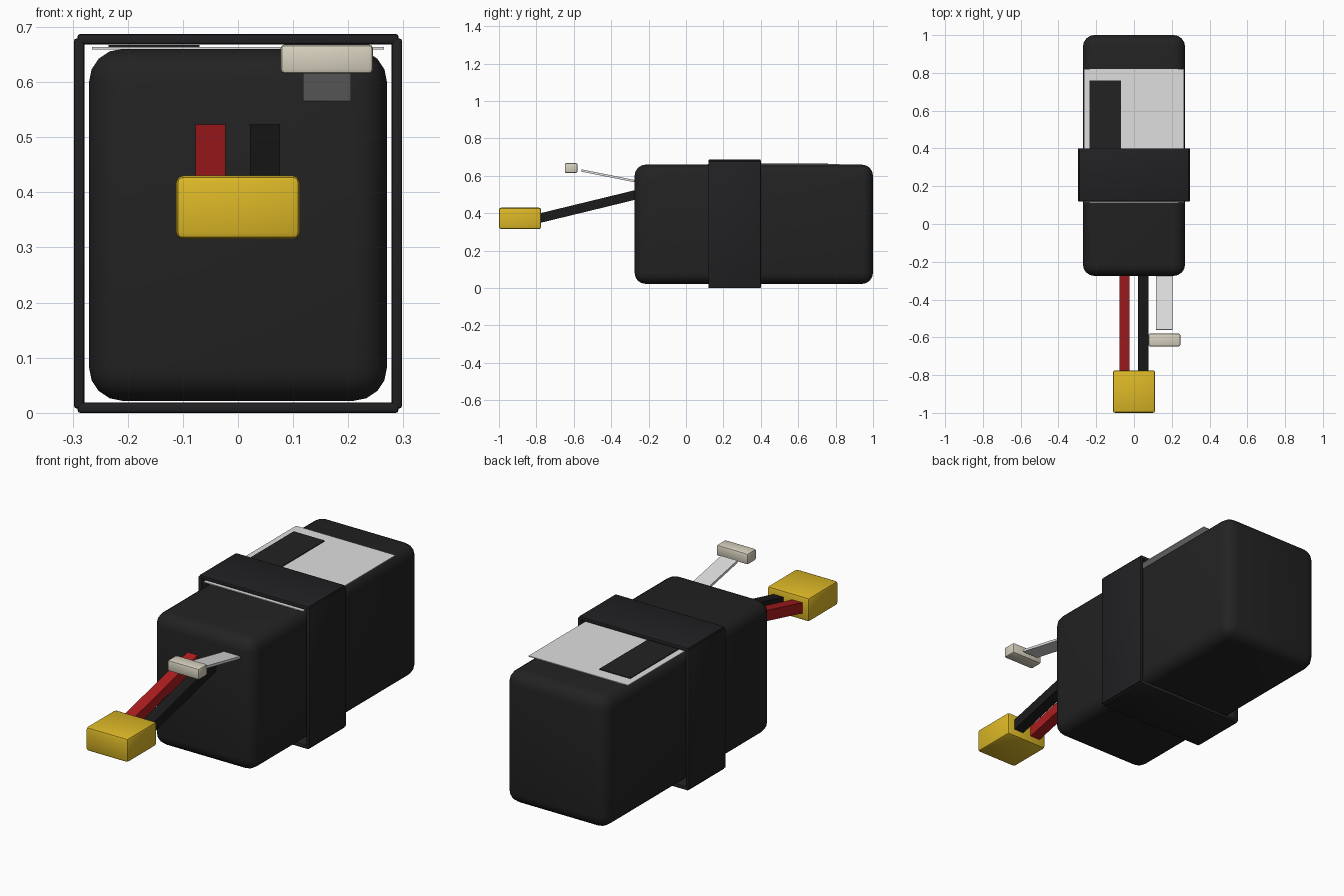
import bpy
from math import radians
from mathutils import Vector

cube = bpy.data.objects.get("Cube")
if cube:
    bpy.data.objects.remove(cube, do_unlink=True)


def material(name, r, g, b):
    m = bpy.data.materials.new(name)
    m.use_nodes = True
    m.diffuse_color = (r, g, b, 1)
    bsdf = next(n for n in m.node_tree.nodes if n.type == 'BSDF_PRINCIPLED')
    bsdf.inputs["Base Color"].default_value = (r, g, b, 1)
    return m


casing = material("casing black", 0.016, 0.016, 0.016)
webbing = material("strap black", 0.015, 0.015, 0.017)
rubber = material("wire black", 0.011, 0.011, 0.011)
red = material("wire red", 0.42, 0.012, 0.014)
yellow = material("connector yellow", 0.72, 0.48, 0.02)
cream = material("plug cream", 0.68, 0.64, 0.52)
silver = material("label silver", 0.74, 0.74, 0.74)


def box(name, lo, hi, mat, bevel=0, segments=2):
    """Box between two corners, with optional rounded edges."""
    lo, hi = Vector(lo), Vector(hi)
    bpy.ops.mesh.primitive_cube_add(size=1, location=(lo + hi) / 2)
    ob = bpy.context.object
    ob.name = name
    ob.scale = hi - lo
    bpy.ops.object.transform_apply(location=False, rotation=False, scale=True)
    ob.data.materials.append(mat)
    if bevel:
        mod = ob.modifiers.new("Rounded edges", 'BEVEL')
        mod.width = bevel
        mod.segments = segments
        bpy.ops.object.modifier_apply(modifier=mod.name)
        bpy.ops.object.shade_smooth_by_angle(angle=radians(40))
    return ob


def lead(name, start, end, width, thickness, mat):
    """Straight rectangular lead between two points in a plane of constant x."""
    start, end = Vector(start), Vector(end)
    d = end - start
    half = Vector((width, d.length, thickness)) / 2
    ob = box(name, -half, half, mat)
    ob.location = (start + end) / 2
    ob.rotation_euler.x = Vector((d.y, d.z)).angle_signed(Vector((-1, 0))) * -1
    ob.rotation_euler.x = -ob.rotation_euler.x
    return ob


# Battery pack
box("battery_body", (-0.27, -0.275, 0.022), (0.27, 1.0, 0.66), casing, 0.06, 4)

# Label and its dark stripe
box("label", (-0.265, 0.115, 0.659), (0.265, 0.82, 0.663), silver)
box("label_stripe", (-0.235, 0.18, 0.662), (-0.07, 0.76, 0.667), casing)

# Strap made of four bands around the pack
for name, z in (("strap_top", 0.668), ("strap_bottom", 0.0)):
    box(name, (-0.291, 0.12, z), (0.291, 0.4, z + 0.019), webbing, 0.005)
for name, x in (("strap_left", 0.288), ("strap_right", -0.288)):
    box(name, (x - 0.0095, 0.12, 0.008), (x + 0.0095, 0.4, 0.679), webbing, 0.005)

# Power wires and connector
for name, x, mat in (("red_wire", -0.05, red), ("black_wire", 0.049, rubber)):
    lead(name, (x, -0.25, 0.503), (x, -0.785, 0.373), 0.054, 0.05, mat)
box("power_connector", (-0.112, -1.0, 0.315), (0.112, -0.775, 0.43), yellow, 0.012)

# Flat balance lead and its plug
lead("balance_lead", (0.161, -0.25, 0.567), (0.161, -0.56, 0.629), 0.087, 0.012, silver)
box("balance_plug", (0.077, -0.648, 0.615), (0.245, -0.58, 0.668), cream, 0.008)
